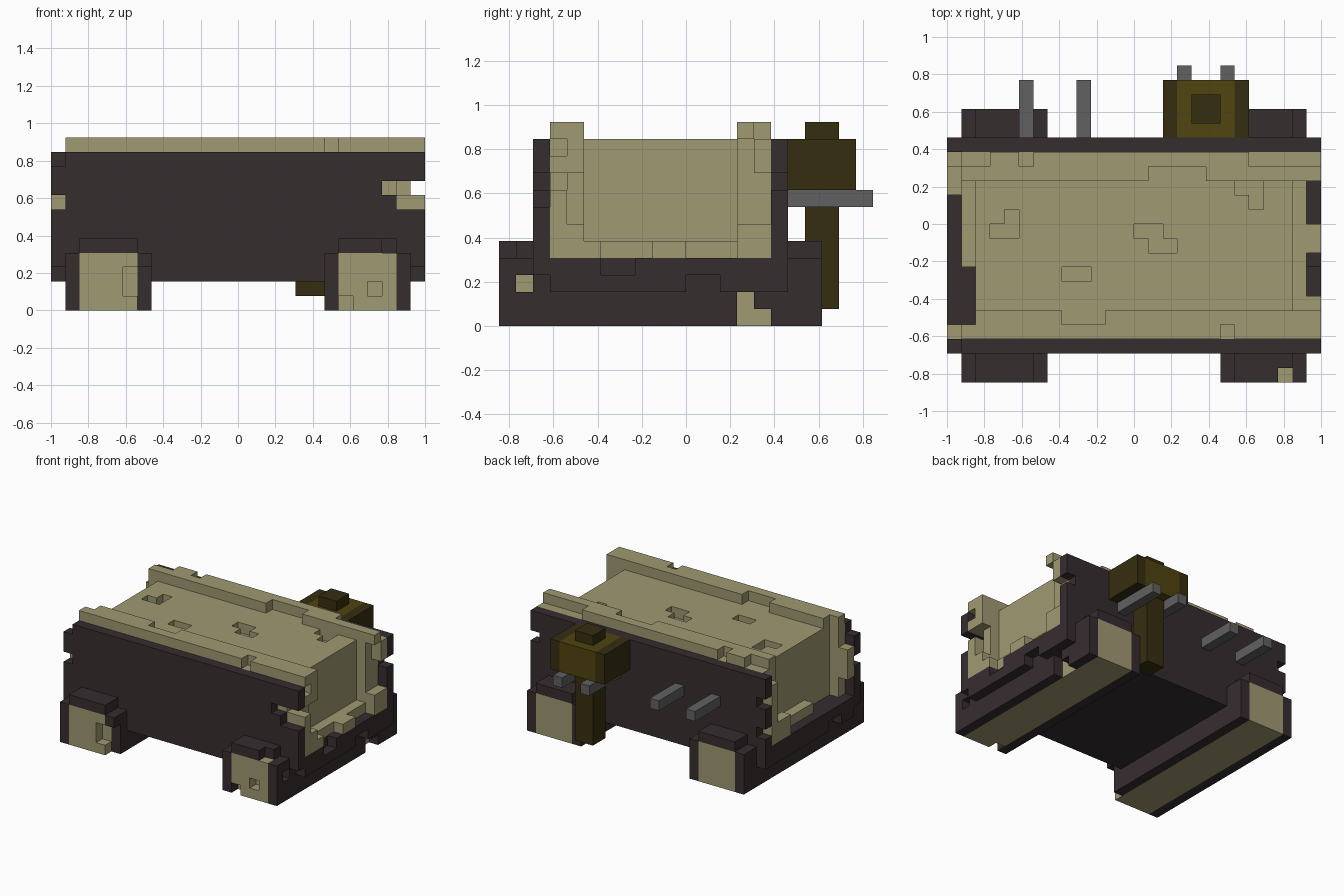
import bpy
import bmesh
from itertools import product
from mathutils import Vector

UNIT = 1 / 13
WIDTH = 26
ORIGIN = Vector((13, 11, 0))

old = bpy.data.objects.get("Cube")
if old:
    bpy.data.objects.remove(old, do_unlink=True)


def make_material(name, *rgb):
    mat = bpy.data.materials.new(name)
    mat.use_nodes = True
    mat.diffuse_color = (*rgb, 1)
    shader = next(n for n in mat.node_tree.nodes if n.type == "BSDF_PRINCIPLED")
    shader.inputs["Base Color"].default_value = (*rgb, 1)
    return mat


cream = make_material("cream", .35, .32, .17)
charcoal = make_material("charcoal", .037, .026, .028)
olive = make_material("olive", .08, .058, .005)
dark_olive = make_material("dark_olive", .037, .026, .005)
grey = make_material("grey", .12, .12, .12)


def cells_of(box):
    """Grid cells inside a box given as three (start, end) ranges."""
    return set(product(*(range(a, b) for a, b in box)))


def flip(box):
    (a, b), ys, zs = box
    return ((WIDTH - b, WIDTH - a), ys, zs)


def both(*boxes):
    return [*boxes, *map(flip, boxes)]


def build(name, material, boxes, cuts=()):
    """Union of blocks minus cuts, skinned and merged into flat faces."""
    cells = set().union(*map(cells_of, boxes)).difference(*map(cells_of, cuts))
    bm = bmesh.new()
    verts = {}

    def corner(p):
        if p not in verts:
            verts[p] = bm.verts.new((Vector(p) - ORIGIN) * UNIT)
        return verts[p]

    for cell in cells:
        for axis, side in product(range(3), (0, 1)):
            beside = list(cell)
            beside[axis] += 1 if side else -1
            if tuple(beside) in cells:
                continue
            u, v = (axis + 1) % 3, (axis + 2) % 3
            ring = []
            for du, dv in ((0, 0), (1, 0), (1, 1), (0, 1)):
                p = list(cell)
                p[axis] += side
                p[u] += du
                p[v] += dv
                ring.append(corner(tuple(p)))
            bm.faces.new(ring if side else ring[::-1])
    bmesh.ops.dissolve_limit(bm, angle_limit=.01, verts=bm.verts[:], edges=bm.edges[:])
    mesh = bpy.data.meshes.new(name)
    bm.to_mesh(mesh)
    bm.free()
    mesh.materials.append(material)
    obj = bpy.data.objects.new(name, mesh)
    bpy.context.collection.objects.link(obj)
    return obj


# Shared ranges along the grid
full_width = (0, WIDTH)
front_y, back_y = (2, 3), (16, 17)
board_z = (2, 11)
inner_y = (3, 16)
front_post_y, back_post_y = (3, 5), (14, 16)
rim_z = (11, 12)
skid_y = (0, 19)

# Main block with shallow worn pits in the top
pit_z = (10, 11)
build("main_block", cream, [((2, 24), inner_y, (4, 11))], [
    ((3, 5), (10, 11), pit_z), ((4, 5), (11, 12), pit_z),
    ((13, 15), (10, 11), pit_z), ((14, 16), (9, 10), pit_z),
    ((8, 10), (7, 8), pit_z),
    ((20, 22), (13, 14), pit_z), ((21, 22), (12, 13), pit_z),
])

# Raised rims along the top
build("front_rim", cream,
      [((1, 26), (3, 4), rim_z), ((2, 26), (4, 5), rim_z)],
      [((8, 11), (4, 5), rim_z), ((19, 20), (3, 4), rim_z)])
build("back_rim", cream, [((1, 26), back_post_y, rim_z)], [
    ((14, 18), (14, 15), rim_z), ((0, 3), (15, 16), rim_z),
    ((5, 6), (15, 16), rim_z), ((21, 26), (15, 16), rim_z),
])

# End frames: posts and a broken sill
build("left_end_frame", cream, [
    ((24, 26), front_post_y, (4, 11)), ((24, 26), back_post_y, (4, 11)),
    ((24, 25), inner_y, (4, 5)), ((25, 26), (5, 6), (4, 5)),
    ((25, 26), (9, 11), (4, 5)),
], [
    ((25, 26), (3, 5), (8, 9)), ((24, 25), (3, 4), (8, 9)),
    ((25, 26), (4, 5), (6, 8)), ((25, 26), (3, 4), (10, 11)),
    ((25, 26), (14, 15), (6, 11)), ((25, 26), (15, 16), (6, 9)),
])
build("right_end_frame", cream, [
    ((1, 2), (3, 4), (4, 11)), ((0, 1), (3, 4), (6, 9)),
    ((1, 2), back_post_y, (4, 11)), ((0, 1), (13, 16), (4, 6)),
    ((0, 1), (15, 16), (6, 10)), ((1, 2), (8, 14), (4, 5)),
])

# Front and back boards with chipped ends
build("front_board", charcoal,
      [(full_width, front_y, board_z), ((23, 24), (3, 4), (8, 9))], [
    ((0, 1), front_y, (7, 8)), ((0, 1), front_y, (10, 11)),
    ((0, 1), front_y, (2, 3)), ((25, 26), front_y, (2, 3)),
    ((24, 26), front_y, (7, 9)), ((23, 24), front_y, (8, 9)),
])
build("back_board", charcoal, [(full_width, back_y, board_z)], [
    ((25, 26), back_y, (8, 9)), ((0, 1), back_y, (5, 6)),
    ((0, 1), back_y, (8, 9)),
])

# Floor with chipped side edges, open where the skids pass through
skid_tunnel = both(((1, 7), inner_y, (0, 4)))
build("floor", charcoal, [(full_width, inner_y, (2, 4))], [
    *skid_tunnel,
    ((25, 26), (6, 8), (3, 4)), ((25, 26), (11, 13), (2, 3)),
    ((0, 1), (5, 7), (2, 3)),
])

# Skids: a pale core with dark cheeks and end caps
build("skid_cores", cream, both(((2, 6), skid_y, (0, 4))), [
    ((5, 6), (0, 1), (1, 3)), ((20, 21), (0, 1), (0, 1)),
    ((22, 23), (0, 1), (1, 2)),
])
build("skid_cheeks", charcoal,
      both(((1, 2), skid_y, (0, 4)), ((6, 7), skid_y, (0, 4))), [
    ((24, 25), (1, 3), (2, 3)), ((24, 25), (14, 15), (0, 2)),
    ((24, 25), (15, 16), (0, 1)), ((6, 7), (0, 1), (0, 3)),
])
build("skid_caps", charcoal,
      both(((2, 6), (0, 2), (4, 5)), ((2, 6), (17, 19), (4, 5))),
      [((23, 24), (0, 1), (4, 5))])

# Lantern-like box on a post behind the back board
build("box_middle", olive, [((16, 20), (17, 21), (8, 11))])
for side, start in (("right", 15), ("left", 20)):
    build("box_cheek_" + side, dark_olive, [((start, start + 1), (17, 21), (8, 11))])
build("box_post", dark_olive, [((17, 19), (18, 20), (1, 12))])

# Pegs sticking out of the back board
for number, (start, end) in enumerate(((5, 21), (9, 21), (16, 22), (19, 22))):
    build(f"back_peg_{number}", grey, [((start, start + 1), (17, end), (7, 8))])
